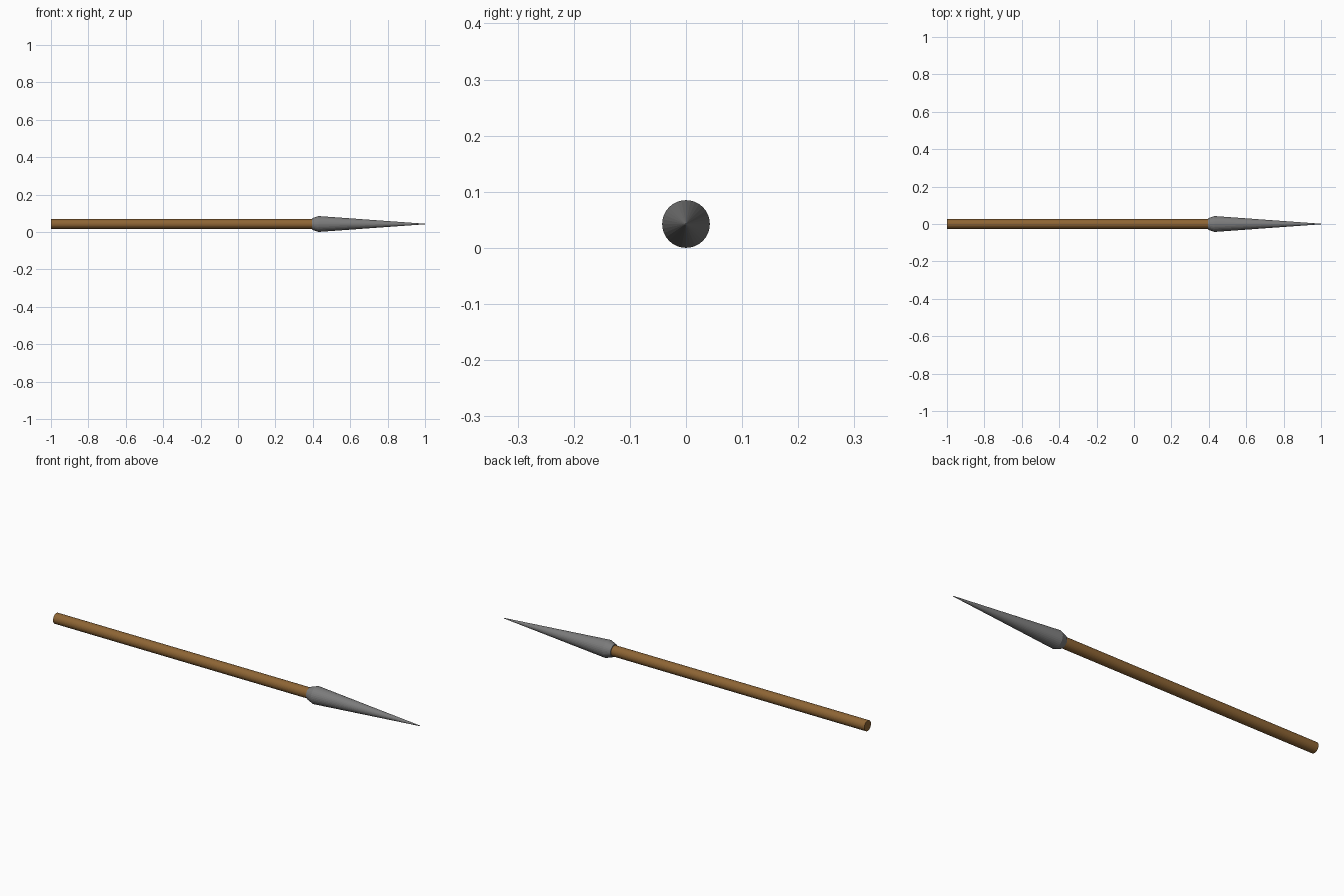
import bpy, bmesh
from math import cos, sin, pi

if "Cube" in bpy.data.objects:
    bpy.data.objects.remove(bpy.data.objects["Cube"])

AXIS_Z = 0.0425


def lathe(name, profile, sides, color):
    """Revolve (x, radius) points about the long axis and cap both ends."""
    bm = bmesh.new()
    rings = [[bm.verts.new((x, r * cos(2 * pi * i / sides), AXIS_Z + r * sin(2 * pi * i / sides)))
              for i in range(sides)] for x, r in profile]
    for a, b in zip(rings, rings[1:]):
        for i in range(sides):
            j = (i + 1) % sides
            bm.faces.new((a[i], a[j], b[j], b[i]))
    bm.faces.new(rings[0])
    bm.faces.new(rings[-1])
    bmesh.ops.recalc_face_normals(bm, faces=bm.faces)
    mesh = bpy.data.meshes.new(name)
    bm.to_mesh(mesh)
    bm.free()
    mat = bpy.data.materials.new(name + "_material")
    mat.diffuse_color = color
    mat.use_nodes = True
    mat.node_tree.nodes["Principled BSDF"].inputs["Base Color"].default_value = mat.diffuse_color
    mesh.materials.append(mat)
    obj = bpy.data.objects.new(name, mesh)
    bpy.context.collection.objects.link(obj)
    return obj


# Wooden shaft
lathe("shaft", [(-1.0, 0.026), (0.41, 0.026)], 32, (0.27, 0.13, 0.035, 1))

# Metal head: flared socket, then a long taper to a fine point
lathe("spear_head", [(0.395, 0.03), (0.43, 0.0425), (0.82, 0.0143), (1.0, 0.0015)],
      32, (0.2, 0.2, 0.2, 1))
